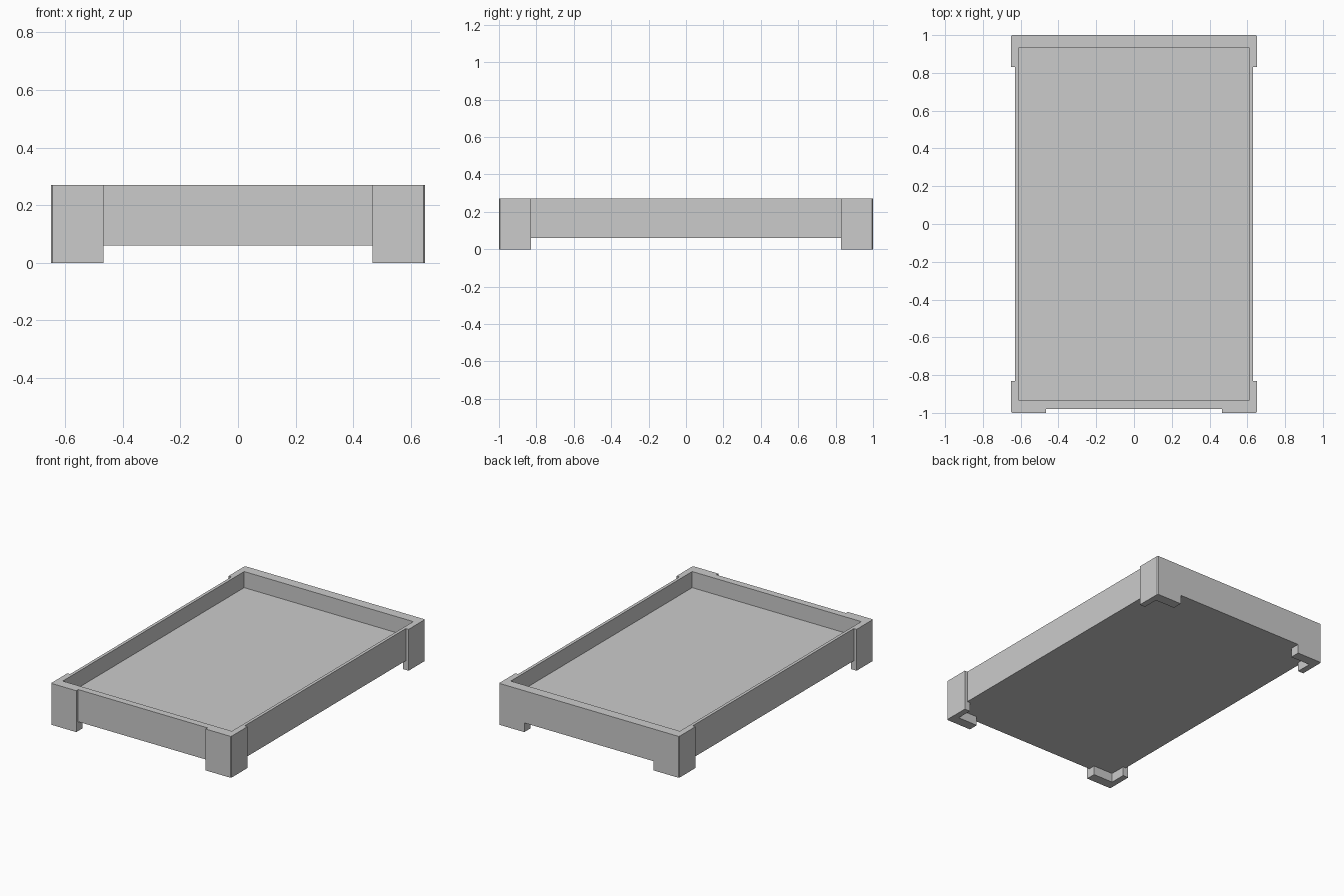
import bpy, bmesh

if "Cube" in bpy.data.objects:
    bpy.data.objects.remove(bpy.data.objects["Cube"])

TOP, UNDER, FLOOR = 0.27, 0.06, 0.165   # rim height, tray underside, tray floor
IX, IY = 0.61, 0.935                    # inner opening half sizes
LX, LY = 0.65, 1.0                      # outer half sizes at the corner legs
AX, AY = 0.467, 0.83                    # where the leg arms end


def prism(name, profile, z0, z1):
    """Extrude a flat outline from z0 to z1."""
    bm = bmesh.new()
    face = bm.faces.new([bm.verts.new((x, y, z0)) for x, y in profile])
    ext = bmesh.ops.extrude_face_region(bm, geom=[face])
    top = [g for g in ext["geom"] if isinstance(g, bmesh.types.BMVert)]
    bmesh.ops.translate(bm, verts=top, vec=(0, 0, z1 - z0))
    bmesh.ops.recalc_face_normals(bm, faces=bm.faces)
    mesh = bpy.data.meshes.new(name)
    bm.to_mesh(mesh)
    bm.free()
    obj = bpy.data.objects.new(name, mesh)
    bpy.context.collection.objects.link(obj)
    return obj


def box(name, x0, x1, y0, y1, z0, z1):
    return prism(name, [(x0, y0), (x1, y0), (x1, y1), (x0, y1)], z0, z1)


# Tray floor and end rails (front one is set back, rear one is flush)
box("tray_floor", -IX, IX, -IY, IY, UNDER, FLOOR)
box("front_rail", -AX, AX, -0.98, -IY, UNDER, TOP)
box("back_rail", -AX, AX, IY, LY, UNDER, TOP)

# Side rails
for side, s in (("left", -1), ("right", 1)):
    x0, x1 = sorted((s * IX, s * 0.63))
    box(side + "_rail", x0, x1, -AY, AY, UNDER, TOP)

# L-shaped corner legs with a slightly eased outer corner
C = 0.005
leg = [(AX, IY), (AX, LY), (LX - C, LY), (LX, LY - C),
       (LX, AY), (IX, AY), (IX, IY)]
for side, sx in (("left", -1), ("right", 1)):
    for end, sy in (("front", -1), ("back", 1)):
        prism(f"{end}_{side}_leg", [(sx * x, sy * y) for x, y in leg], 0, TOP)
